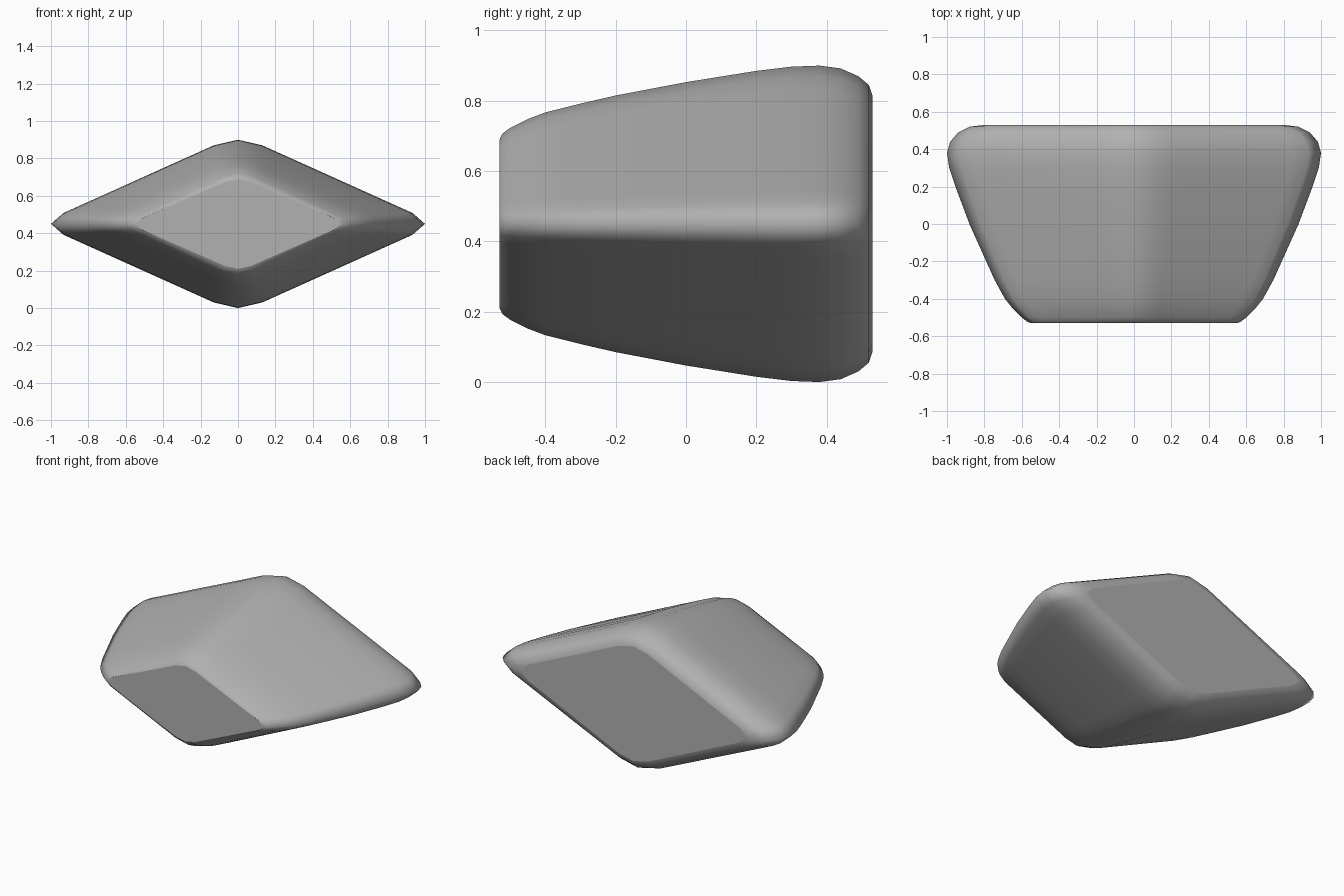
import bpy, bmesh

if "Cube" in bpy.data.objects:
    bpy.data.objects.remove(bpy.data.objects["Cube"])

# Taper profile from front to back: (y, half width, half height)
PROFILE = [(-0.53, 0.55, 0.24), (-0.522, 0.572, 0.257), (-0.50, 0.60, 0.273),
           (-0.45, 0.65, 0.298), (-0.40, 0.69, 0.317), (-0.30, 0.745, 0.342),
           (-0.20, 0.79, 0.365), (0.0, 0.88, 0.403), (0.20, 0.955, 0.435),
           (0.30, 0.988, 0.447), (0.38, 1.0, 0.45), (0.44, 0.983, 0.442),
           (0.49, 0.94, 0.42), (0.52, 0.88, 0.395), (0.53, 0.80, 0.365)]

# One quarter of the rounded diamond section, from right tip to just before the top
QUARTER = [(1.0, 0.0), (0.933, 0.13), (0.85, 0.213), (0.213, 0.85), (0.13, 0.933)]
section = []
p = QUARTER
for _ in range(4):
    section += p
    p = [(-v, u) for u, v in p]

bm = bmesh.new()
rings = [[bm.verts.new((u * a, y, 0.45 + v * b)) for u, v in section]
         for y, a, b in PROFILE]

# Rounded tapering sides
n = len(section)
for r0, r1 in zip(rings, rings[1:]):
    for i in range(n):
        j = (i + 1) % n
        bm.faces.new((r0[i], r0[j], r1[j], r1[i])).smooth = True

# Flat end caps with crisp borders
for ring in (rings[0], rings[-1]):
    cap = bm.faces.new(ring)
    for e in cap.edges:
        e.smooth = False

bmesh.ops.recalc_face_normals(bm, faces=bm.faces)
mesh = bpy.data.meshes.new("tapered_diamond_block")
bm.to_mesh(mesh)
bm.free()
obj = bpy.data.objects.new("tapered_diamond_block", mesh)
bpy.context.collection.objects.link(obj)

# Mid-grey surface
mat = bpy.data.materials.new("mid_grey")
mat.diffuse_color = (0.44, 0.44, 0.44, 1.0)
mat.use_nodes = True
mat.node_tree.nodes["Principled BSDF"].inputs["Base Color"].default_value = mat.diffuse_color
mesh.materials.append(mat)
